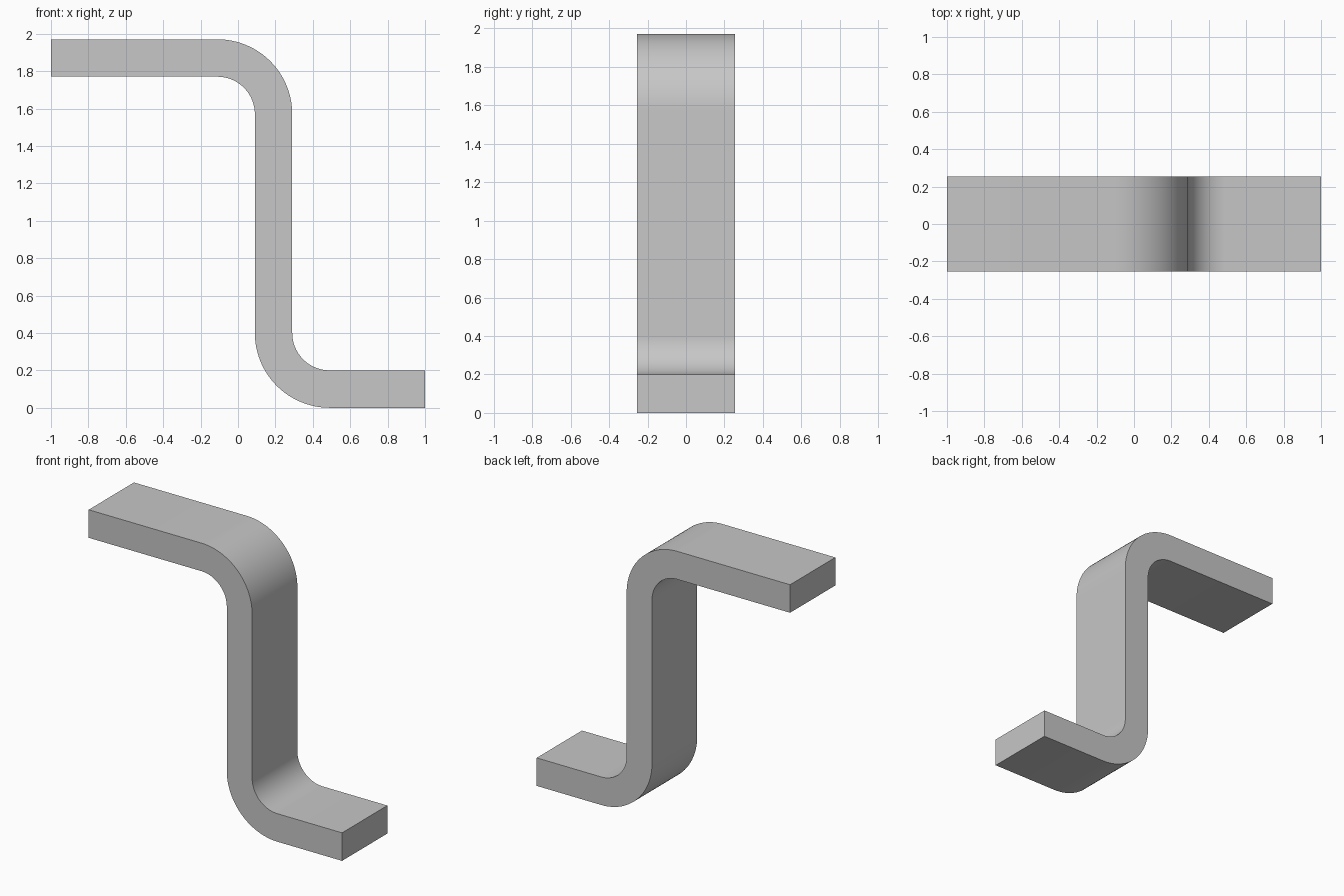
import bpy
import bmesh
from math import cos, sin, radians

cube = bpy.data.objects.get("Cube")
if cube:
    bpy.data.objects.remove(cube, do_unlink=True)

THICK = 0.2
INNER = 0.2          # inside bend radius
HALF_WIDTH = 0.255
TOP = 1.97
STEPS = 24

# Plain grey metal
grey = bpy.data.materials.new("grey metal")
grey.use_nodes = True
colour = (0.57, 0.57, 0.57, 1)
grey.diffuse_color = colour
grey.node_tree.nodes["Principled BSDF"].inputs["Base Color"].default_value = colour


def bend(cx, cz, start, end, r_upper, r_lower):
    """Pairs of (upper, lower) edge points round one bend."""
    pairs = []
    for i in range(STEPS + 1):
        a = radians(start + (end - start) * i / STEPS)
        pairs.append([(cx + r * cos(a), cz + r * sin(a)) for r in (r_upper, r_lower)])
    return pairs


# Strip profile: top flange, upper bend, web, lower bend, foot flange
OUTER = INNER + THICK
profile = [[(-1, TOP), (-1, TOP - THICK)]]
profile += bend(-0.11, TOP - OUTER, 90, 0, OUTER, INNER)
profile += bend(0.49, OUTER, 180, 270, INNER, OUTER)
profile += [[(1, THICK), (1, 0)]]

# Sweep the profile across the width
bm = bmesh.new()
rings = []
for upper, lower in profile:
    corners = [(upper, -HALF_WIDTH), (lower, -HALF_WIDTH),
               (lower, HALF_WIDTH), (upper, HALF_WIDTH)]
    rings.append([bm.verts.new((p[0], y, p[1])) for p, y in corners])
for a, b in zip(rings, rings[1:]):
    for i in range(4):
        j = (i + 1) % 4
        bm.faces.new((a[i], a[j], b[j], b[i]))
bm.faces.new(rings[0])
bm.faces.new(rings[-1])
bmesh.ops.recalc_face_normals(bm, faces=bm.faces)

mesh = bpy.data.meshes.new("z_bracket")
bm.to_mesh(mesh)
bm.free()
mesh.materials.append(grey)
bracket = bpy.data.objects.new("z_bracket", mesh)
bpy.context.collection.objects.link(bracket)

# Smooth bends with crisp edges
bpy.ops.object.select_all(action="DESELECT")
bracket.select_set(True)
bpy.context.view_layer.objects.active = bracket
bpy.ops.object.shade_smooth_by_angle(angle=radians(30))
